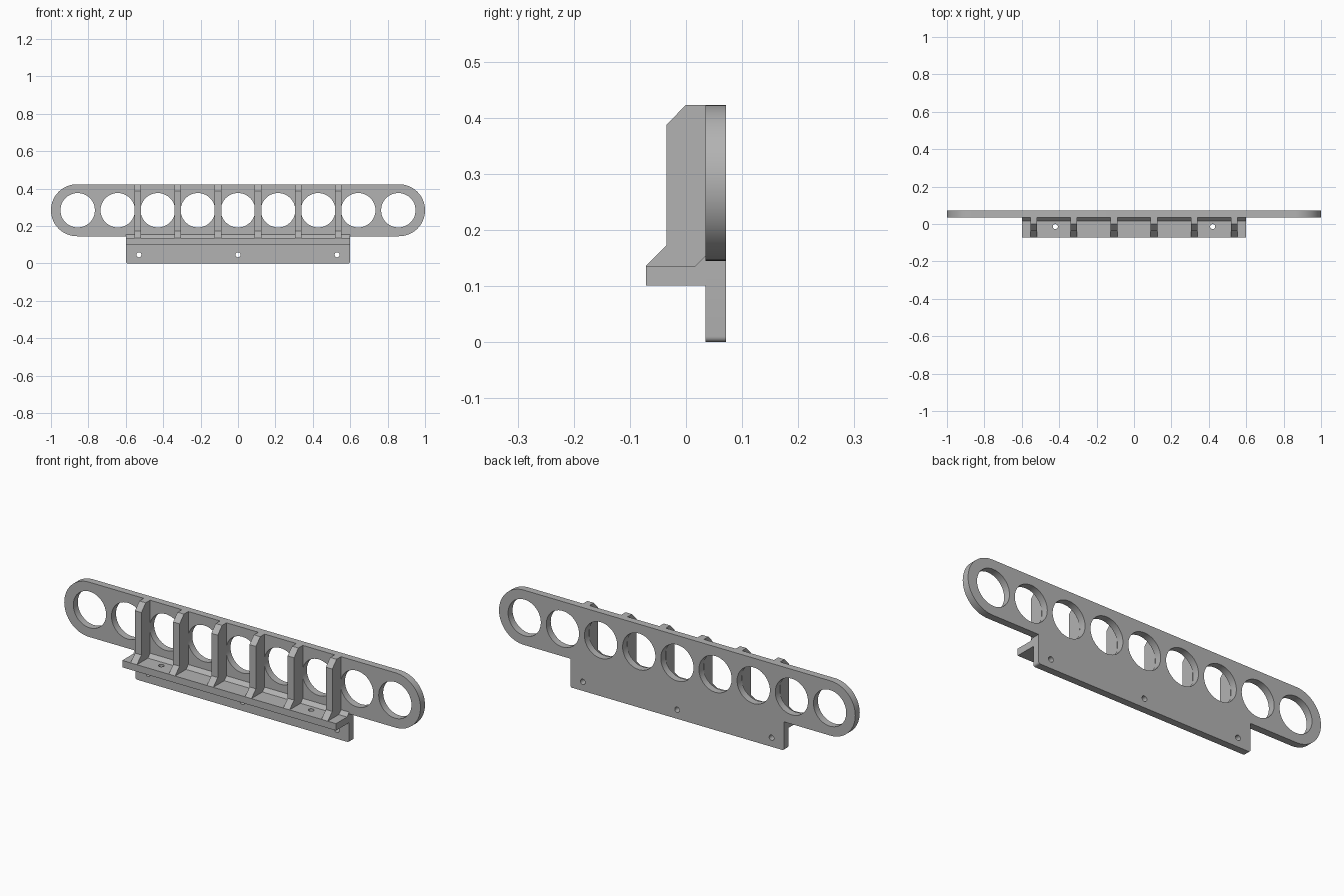
import bpy, bmesh, math
from mathutils import Matrix, Vector

cube = bpy.data.objects.get("Cube")
if cube:
    bpy.data.objects.remove(cube, do_unlink=True)

grey = bpy.data.materials.new("plain grey")
grey.use_nodes = True
colour = (0.45, 0.45, 0.45, 1)
grey.diffuse_color = colour
grey.node_tree.nodes["Principled BSDF"].inputs["Base Color"].default_value = colour

FRONT, BACK = 0.035, 0.071     # faces of the plate
LEDGE_LOW, LEDGE_TOP = 0.101, 0.136
HALF = 0.6                     # half width of tab and ledge
CAP_Z, CAP_R = 0.284, 0.139    # rounded ends of the plate
TOP = CAP_Z + CAP_R
PITCH = 0.2143                 # spacing of the large holes
SCREW_R = 0.0135


def make_object(name, bm):
    bmesh.ops.recalc_face_normals(bm, faces=bm.faces)
    mesh = bpy.data.meshes.new(name)
    bm.to_mesh(mesh)
    bm.free()
    mesh.materials.append(grey)
    obj = bpy.data.objects.new(name, mesh)
    bpy.context.collection.objects.link(obj)
    return obj


def prism(name, points, offset):
    """Extrude a closed outline of 3D points along offset."""
    bm = bmesh.new()
    face = bm.faces.new([bm.verts.new(p) for p in points])
    ext = bmesh.ops.extrude_face_region(bm, geom=[face])
    moved = [g for g in ext["geom"] if isinstance(g, bmesh.types.BMVert)]
    bmesh.ops.translate(bm, verts=moved, vec=offset)
    return make_object(name, bm)


def drill(obj, holes, axis):
    """Cut round holes, given as (centre, radius), along an axis."""
    bm = bmesh.new()
    turn = Vector((0, 0, 1)).rotation_difference(Vector(axis)).to_matrix().to_4x4()
    for centre, radius in holes:
        bmesh.ops.create_cone(bm, cap_ends=True, segments=48, radius1=radius,
                              radius2=radius, depth=0.1,
                              matrix=Matrix.Translation(centre) @ turn)
    cutter = make_object(obj.name + "_cutter", bm)
    cutter.hide_render = True
    mod = obj.modifiers.new("holes", "BOOLEAN")
    mod.operation, mod.solver, mod.object = "DIFFERENCE", "EXACT", cutter
    bpy.context.view_layer.objects.active = obj
    bpy.ops.object.modifier_apply(modifier=mod.name)
    bpy.data.objects.remove(cutter, do_unlink=True)


def arc(cx, cz, r, start, end, steps):
    return [(cx + r * math.cos(a), cz + r * math.sin(a)) for a in
            (math.radians(start + (end - start) * i / steps) for i in range(steps + 1))]


# Back plate: long rounded bar with the mounting tab below
corner = 0.01
right = arc(HALF - corner, corner, corner, -90, 0, 6)
right += [(HALF, CAP_Z - CAP_R)]
right += arc(1 - CAP_R, CAP_Z, CAP_R, -90, 90, 40)
outline = right + [(-x, z) for x, z in reversed(right)]
plate = prism("back_plate", [(x, FRONT, z) for x, z in outline], (0, BACK - FRONT, 0))

mid = (FRONT + BACK) / 2
holes = [((i * PITCH, mid, CAP_Z), 0.092) for i in range(-4, 5)]
holes += [((x, mid, 0.046), SCREW_R) for x in (-0.53, 0, 0.53)]
drill(plate, holes, (0, 1, 0))

# Ledge with a sloped fillet against the plate
section = [(-BACK, LEDGE_LOW), (FRONT, LEDGE_LOW), (FRONT, LEDGE_TOP + 0.018),
           (FRONT - 0.018, LEDGE_TOP), (-BACK, LEDGE_TOP)]
ledge = prism("ledge", [(-HALF, y, z) for y, z in section], (2 * HALF, 0, 0))
drill(ledge, [((s * 2 * PITCH - s * 0.008, -0.014, LEDGE_TOP), SCREW_R) for s in (-1, 1)],
      (0, 0, 1))

# Upright ribs between the large holes
rib_w = 0.036
rib_side = [(FRONT, LEDGE_TOP), (-BACK, LEDGE_TOP), (-FRONT, LEDGE_TOP + 0.036),
            (-FRONT, TOP - 0.036), (0, TOP), (FRONT, TOP)]
ribs = []
for i in range(6):
    x = (i - 2.5) * PITCH - rib_w / 2
    ribs.append(prism(f"rib_{i + 1}", [(x, y, z) for y, z in rib_side], (rib_w, 0, 0)))

# Smooth the curved walls, keep the edges sharp
bpy.ops.object.select_all(action="DESELECT")
for obj in [plate, ledge] + ribs:
    obj.select_set(True)
bpy.context.view_layer.objects.active = plate
bpy.ops.object.shade_smooth_by_angle(angle=math.radians(30))
